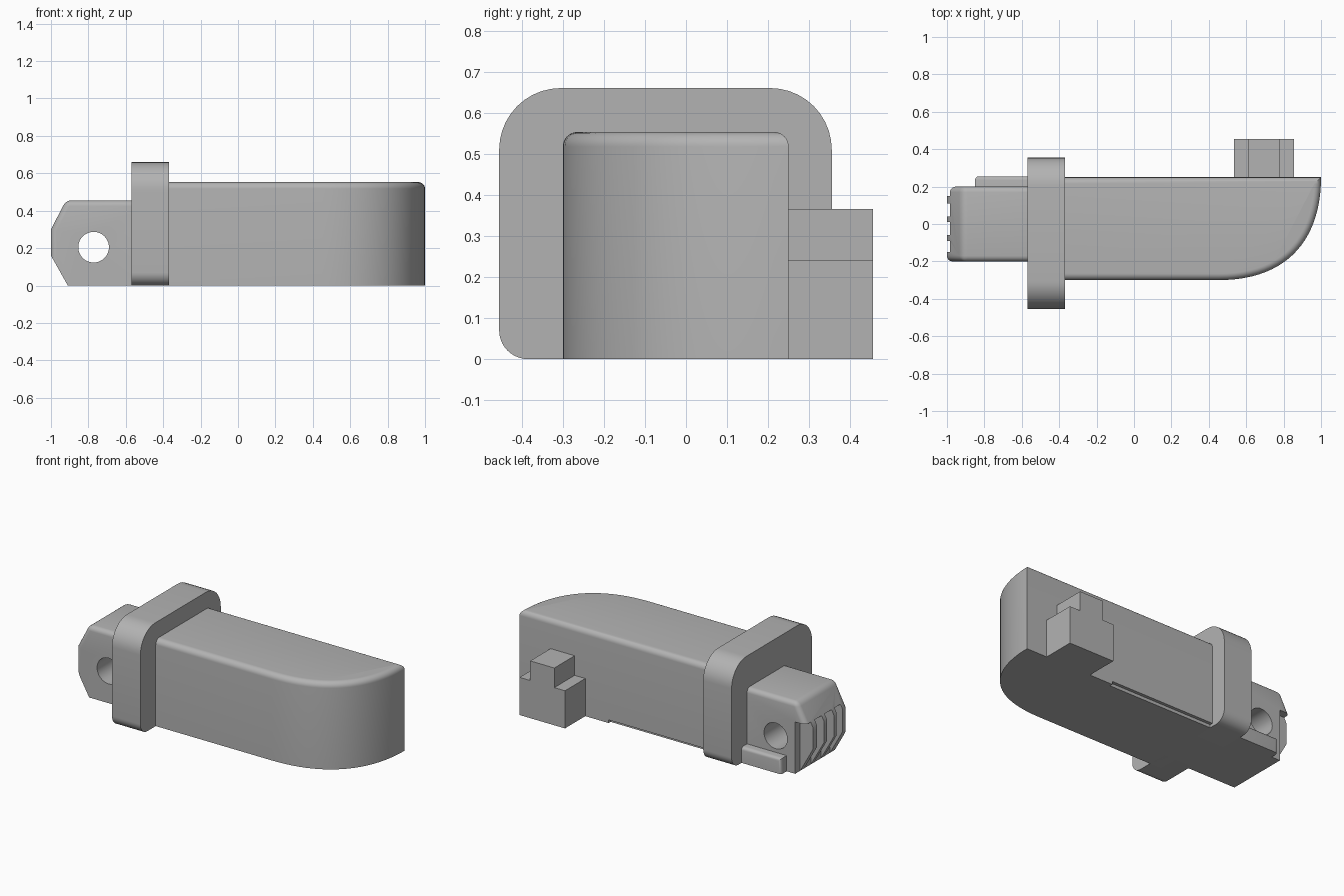
import bpy, bmesh, math
from mathutils import Vector

if "Cube" in bpy.data.objects:
    bpy.data.objects.remove(bpy.data.objects["Cube"])

grey = bpy.data.materials.new("plain grey")
grey.diffuse_color = (0.45, 0.45, 0.45, 1)
grey.use_nodes = True
grey.node_tree.nodes["Principled BSDF"].inputs["Base Color"].default_value = grey.diffuse_color


def prism(name, pts, axis, lo, hi, bevel_rule=None, radius=0.0, segments=6):
    """Extrude a 2D outline along an axis, then round the edges picked by a rule."""
    place = {"x": lambda a, b, t: (t, a, b),
             "y": lambda a, b, t: (a, t, b),
             "z": lambda a, b, t: (a, b, t)}[axis]
    bm = bmesh.new()
    low = [bm.verts.new(place(a, b, lo)) for a, b in pts]
    high = [bm.verts.new(place(a, b, hi)) for a, b in pts]
    n = len(pts)
    bm.faces.new(low)
    bm.faces.new(high)
    for i in range(n):
        j = (i + 1) % n
        bm.faces.new((low[i], low[j], high[j], high[i]))
    bmesh.ops.recalc_face_normals(bm, faces=bm.faces)
    if bevel_rule:
        edges = [e for e in bm.edges if bevel_rule(e.verts[0].co, e.verts[1].co)]
        bmesh.ops.bevel(bm, geom=edges, offset=radius, segments=segments,
                        profile=0.5, affect="EDGES", clamp_overlap=True)
        bmesh.ops.recalc_face_normals(bm, faces=bm.faces)
    mesh = bpy.data.meshes.new(name)
    bm.to_mesh(mesh)
    bm.free()
    mesh.materials.append(grey)
    ob = bpy.data.objects.new(name, mesh)
    bpy.context.collection.objects.link(ob)
    return ob


def box(name, x, y, z):
    return prism(name, [(x[0], y[0]), (x[1], y[0]), (x[1], y[1]), (x[0], y[1])], "z", *z)


def activate(ob):
    bpy.ops.object.select_all(action="DESELECT")
    ob.select_set(True)
    bpy.context.view_layer.objects.active = ob


def cut(ob, cutter):
    mod = ob.modifiers.new("cut", "BOOLEAN")
    mod.operation, mod.solver, mod.object = "DIFFERENCE", "EXACT", cutter
    activate(ob)
    bpy.ops.object.modifier_apply(modifier=mod.name)
    bpy.data.objects.remove(cutter, do_unlink=True)


def smooth(ob):
    activate(ob)
    bpy.ops.object.shade_smooth_by_angle(angle=math.radians(30))


def arc(cx, cy, r, start, end, n=10):
    return [(cx + r * math.cos(math.radians(start + (end - start) * i / n)),
             cy + r * math.sin(math.radians(start + (end - start) * i / n)))
            for i in range(n + 1)]


# Main body: straight back, front sweeping round to a sharp rear corner, rounded top
p = [Vector(v) for v in ((0.45, -0.30), (0.85, -0.30), (1.0, -0.05), (1.0, 0.25))]
nose = []
for i in range(25):
    t = i / 24
    nose.append(tuple(p[0] * (1 - t) ** 3 + p[1] * 3 * t * (1 - t) ** 2
                      + p[2] * 3 * t * t * (1 - t) + p[3] * t ** 3))
body = prism("body", [(-0.45, -0.30)] + nose + [(-0.45, 0.25)], "z", 0, 0.553,
             lambda a, b: min(a.z, b.z) > 0.5 and max(a.x, b.x) > -0.4, 0.095, 8)
cut(body, box("edge_cutter", (-0.5, 0.37), (0.23, 0.3), (-0.1, 0.02)))
smooth(body)

# Collar: rounded plate standing across the body
collar = prism("collar",
               arc(0.285, 0.07, 0.07, -90, 0) + arc(0.205, 0.51, 0.15, 0, 90)
               + arc(-0.305, 0.51, 0.15, 90, 180) + arc(-0.385, 0.07, 0.07, 180, 270),
               "x", -0.57, -0.37)
smooth(collar)

# End tab: chamfered tip, rounded upper edges, cross hole
tab = prism("end_tab",
            [(-0.5, 0), (-0.91, 0), (-1, 0.16), (-1, 0.30), (-0.92, 0.455), (-0.5, 0.455)],
            "y", -0.2, 0.2,
            lambda a, b: min(a.z, b.z) > 0.15 and min(a.x, b.x) < -0.9
            and (abs(a.y - b.y) < 0.01 or a.z > 0.4), 0.03, 5)
cut(tab, prism("hole_cutter", arc(-0.772, 0.205, 0.082, 0, 352.5, 47), "y", -0.4, 0.4))
# Slots leave upright ribs under the tip
for y0, y1 in ((0.15, 0.3), (0.04, 0.11), (-0.06, 0.01), (-0.15, -0.09)):
    cut(tab, box("slot_cutter", (-1.1, -0.91), (y0, y1), (-0.1, 0.33)))
smooth(tab)

# Low rail on the back of the tab
rail = prism("side_rail", [(-0.85, 0.15), (-0.5, 0.15), (-0.5, 0.255), (-0.85, 0.255)], "z", 0, 0.1,
             lambda a, b: min(a.y, b.y) > 0.2 and max(a.z, b.z) > 0.05
             and min(a.x, b.x) < -0.8, 0.02, 4)
smooth(rail)

# Stepped lug on the back of the body
prism("back_lug", [(0.535, 0), (0.855, 0), (0.855, 0.24), (0.78, 0.24), (0.78, 0.365),
                   (0.61, 0.365), (0.61, 0.24), (0.535, 0.24)], "y", 0.24, 0.455)
